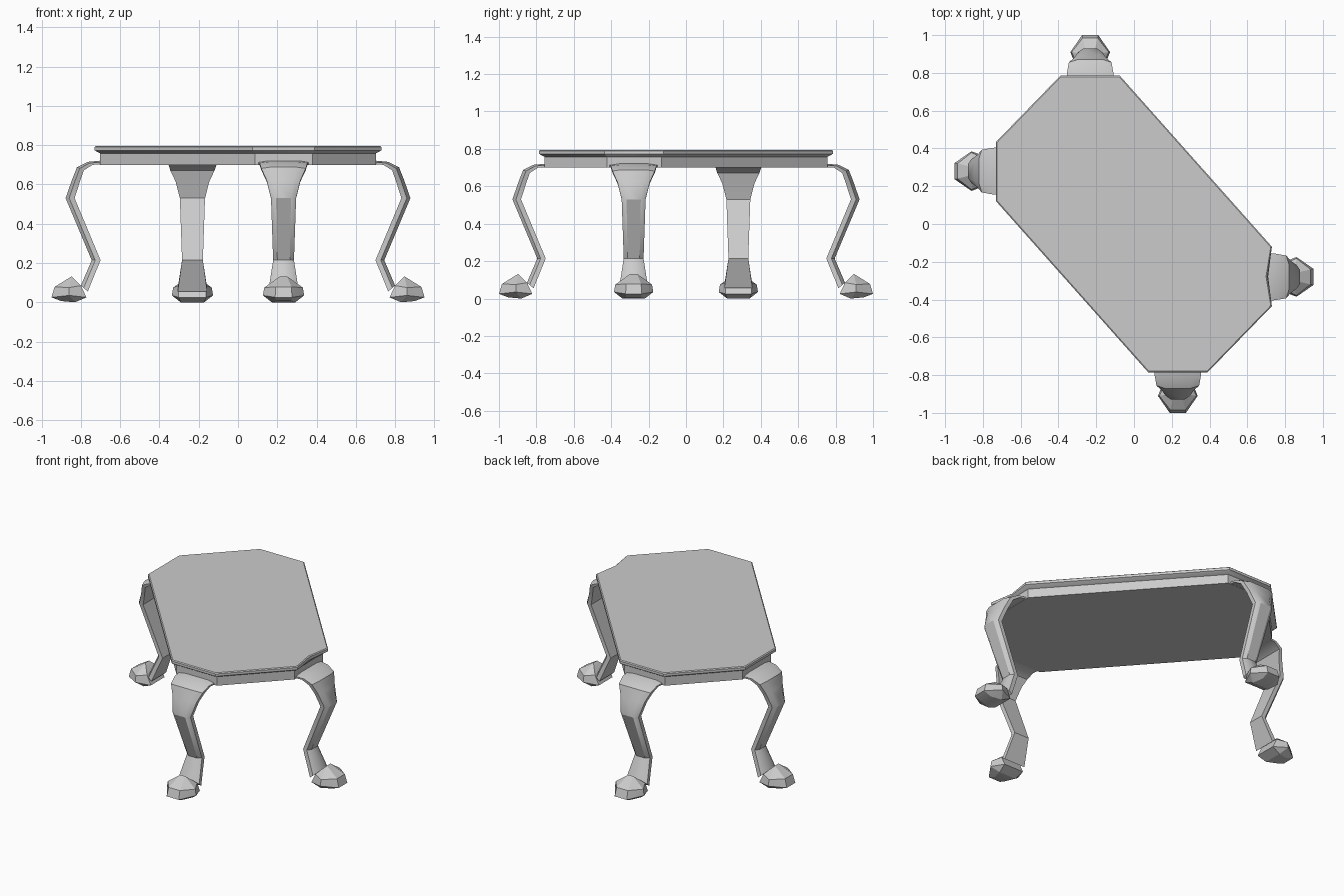
import bpy, bmesh
from math import pi, radians
from mathutils import Vector, Matrix

if "Cube" in bpy.data.objects:
    bpy.data.objects.remove(bpy.data.objects["Cube"])


def finish(bm, name, angle):
    bmesh.ops.recalc_face_normals(bm, faces=bm.faces)
    me = bpy.data.meshes.new(name)
    bm.to_mesh(me)
    bm.free()
    ob = bpy.data.objects.new(name, me)
    bpy.context.collection.objects.link(ob)
    bpy.ops.object.select_all(action='DESELECT')
    ob.select_set(True)
    bpy.context.view_layer.objects.active = ob
    bpy.ops.object.shade_smooth_by_angle(angle=radians(angle))
    return ob


def loft(bm, rings):
    vs = [[bm.verts.new(p) for p in r] for r in rings]
    n = len(vs[0])
    for a, b in zip(vs, vs[1:]):
        for i in range(n):
            bm.faces.new((a[i], a[(i + 1) % n], b[(i + 1) % n], b[i]))
    bm.faces.new(vs[0][::-1])
    bm.faces.new(vs[-1])


def inset(pts, d):
    # miter offset of a clockwise outline
    out = []
    for i, p in enumerate(pts):
        a = (p - pts[i - 1]).normalized()
        b = (pts[(i + 1) % len(pts)] - p).normalized()
        na, nb = Vector((a.y, -a.x)), Vector((b.y, -b.x))
        m = (na + nb) / (1 + na.dot(nb))
        out.append(p + m * d)
    return out


# table top: long octagon with an apron, a moulded rim and a dented right corner
half = [(-0.73, 0.435), (-0.39, 0.785), (-0.075, 0.785), (0.73, -0.12)]
outline = [Vector(p) for p in half] + [Vector((0.73, -0.278))] + [-Vector(p) for p in half]
profile = [(0.028, 0.70, 0), (0.028, 0.758, 0), (0.012, 0.766, 0.01), (0.0, 0.774, 0.02),
           (0.0, 0.79, 0.025), (0.006, 0.795, 0.025), (0.025, 0.795, 0.025)]
rings = []
for d, z, dent in profile:
    ring = inset(outline, d)
    ring[4].x -= dent
    rings.append([(p.x, p.y, z) for p in ring])
bm = bmesh.new()
loft(bm, rings)
finish(bm, "table_top", 25)

# leg stations: outer r, outer z, inner r, inner z, half width
stations = [(0.69, 0.722, 0.68, 0.702, 0.13), (0.765, 0.715, 0.74, 0.70, 0.122),
            (0.82, 0.688, 0.785, 0.672, 0.113), (0.845, 0.625, 0.805, 0.615, 0.086),
            (0.878, 0.53, 0.832, 0.53, 0.064), (0.745, 0.214, 0.70, 0.214, 0.053),
            (0.80, 0.085, 0.765, 0.055, 0.075)]
# hoof-like foot: r, half width, z of mirrored hull corners
foot = [(0.847, 0.018, 0.132), (0.80, 0.07, 0.085), (0.86, 0.098, 0.075), (0.934, 0.04, 0.078),
        (0.95, 0.043, 0.025), (0.86, 0.105, 0.035), (0.772, 0.07, 0.025), (0.83, 0.06, 0),
        (0.90, 0.04, 0.006)]


def make_leg(name, angle, centre):
    m = Matrix.Translation((*centre, 0)) @ Matrix.Rotation(angle, 4, 'Z')
    bm = bmesh.new()
    rings = []
    for ro, zo, ri, zi, w in stations:
        o, i = Vector((ro, 0, zo)), Vector((ri, 0, zi))
        mid = o.lerp(i, 0.4)
        y = Vector((0, w, 0))
        rings.append([o + y * 0.6, mid + y, i + y, i - y, mid - y, o - y * 0.6])
    loft(bm, rings)
    bmesh.ops.transform(bm, matrix=m, verts=bm.verts)
    finish(bm, name + "_leg", 35)
    bm = bmesh.new()
    for r, w, z in foot:
        for s in (-1, 1):
            bm.verts.new((r, s * w, z))
    bmesh.ops.convex_hull(bm, input=bm.verts)
    bmesh.ops.transform(bm, matrix=m, verts=bm.verts)
    finish(bm, name + "_foot", 20)


# one leg on each cut corner
make_leg("right", 0, (0, -0.28))
make_leg("left", pi, (0, 0.28))
make_leg("back", pi / 2, (-0.232, 0.05))
make_leg("front", -pi / 2, (0.232, -0.05))
